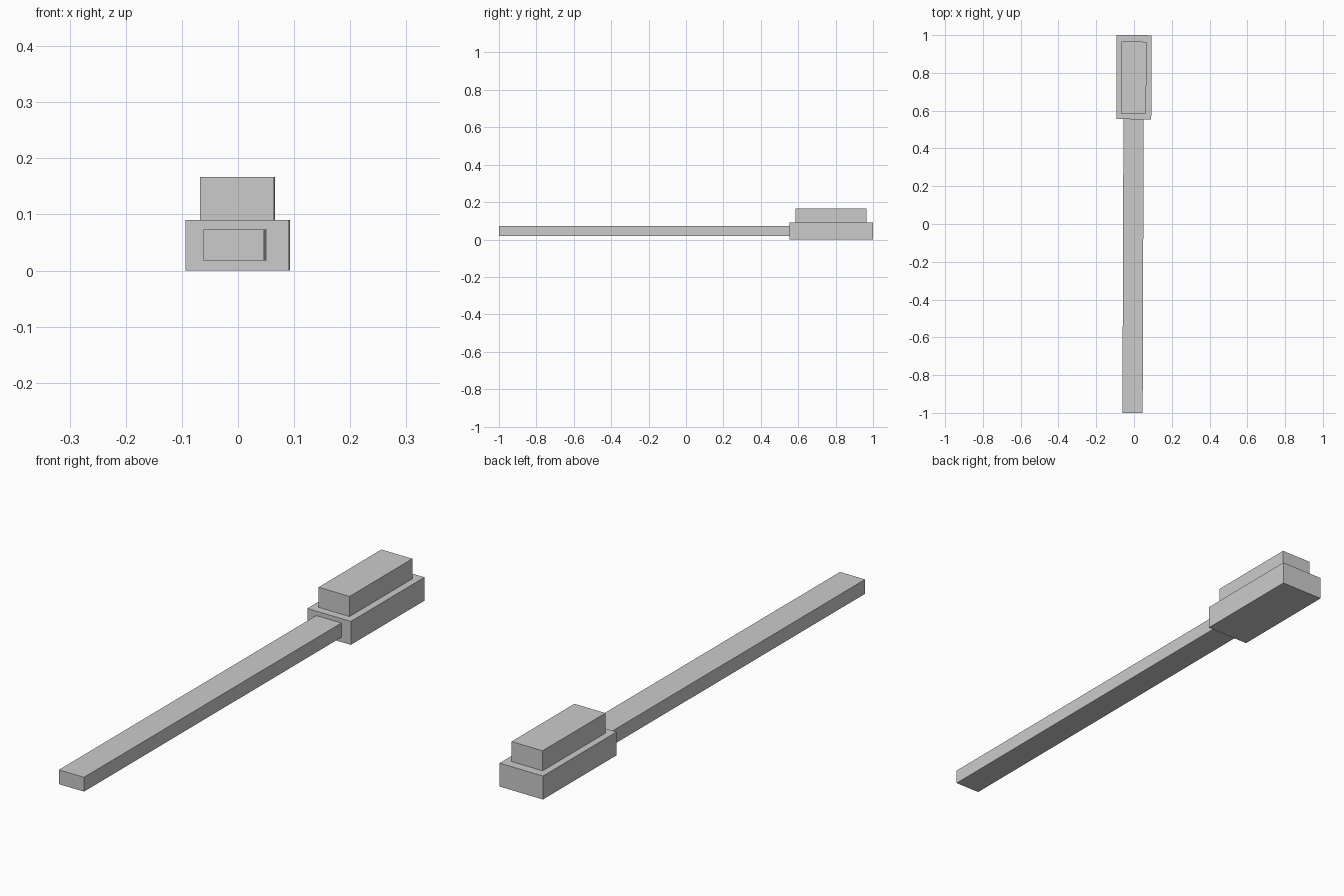
import bpy
from mathutils import Matrix

# Remove the default cube
cube = bpy.data.objects.get("Cube")
if cube:
    bpy.data.objects.remove(cube, do_unlink=True)

# Single flat grey
GREY = (0.6, 0.6, 0.6, 1.0)
grey = bpy.data.materials.new("plain_grey")
grey.use_nodes = True
grey.diffuse_color = GREY
grey.node_tree.nodes["Principled BSDF"].inputs["Base Color"].default_value = GREY

YAW = -0.0033  # the whole piece is turned very slightly


def block(name, centre, size):
    """Box with its size baked into the mesh, turned by the shared yaw."""
    bpy.ops.mesh.primitive_cube_add(size=1, location=centre)
    obj = bpy.context.object
    obj.name = name
    obj.data.transform(Matrix.Diagonal((*size, 1)))
    obj.rotation_euler.z = YAW
    obj.data.materials.append(grey)
    return obj


# Wide base block at the back
block("base_block", (-0.0005, 0.777, 0.045), (0.185, 0.445, 0.09))

# Narrower block standing on the base
block("top_block", (-0.001, 0.775, 0.1285), (0.132, 0.38, 0.077))

# Long flat bar reaching forward
block("long_bar", (-0.005, -0.2225, 0.0455), (0.107, 1.555, 0.055))
